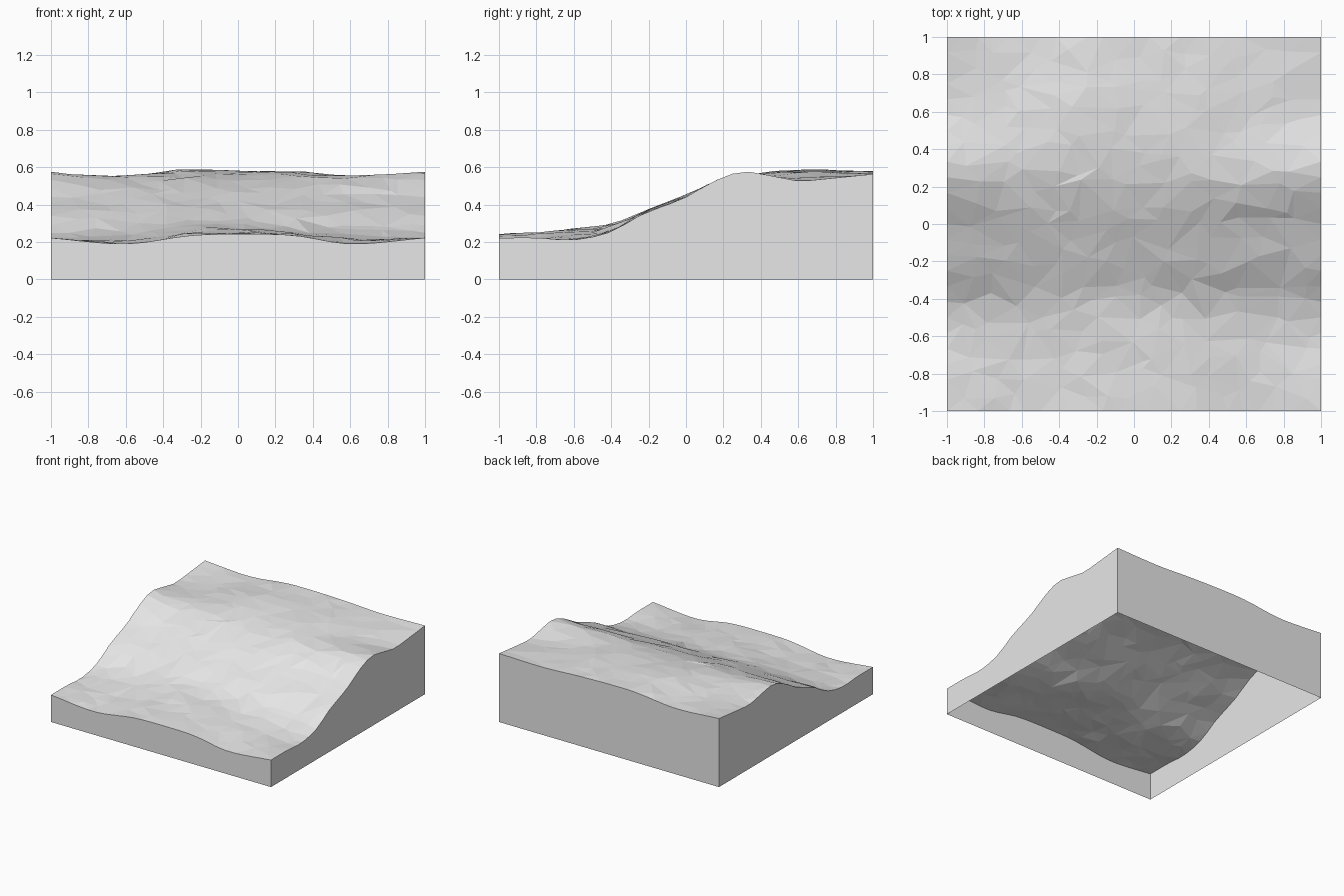
import bpy
import bmesh
import random
from mathutils import Vector
from mathutils.geometry import delaunay_2d_cdt

cube = bpy.data.objects.get("Cube")
if cube:
    bpy.data.objects.remove(cube, do_unlink=True)

random.seed(4)

# Slope profiles (thousandths) from front to back, one per station across x
Y_ROWS = (-1, -.8, -.6, -.4, -.25, 0, .15, .3, .45, .6, .8, 1)
SIDE = (222, 222, 212, 255, 340, 440, 525, 575, 555, 528, 543, 563)
PROFILES = {
    -1: SIDE,
    -.6: (190, 205, 225, 268, 345, 445, 510, 545, 550, 552, 545, 541),
    -.25: (235, 245, 265, 298, 355, 455, 515, 555, 580, 590, 585, 575),
    0: (242, 250, 268, 288, 345, 455, 510, 550, 568, 578, 580, 578),
    .3: (235, 240, 250, 275, 350, 450, 515, 555, 570, 577, 575, 570),
    .6: (190, 210, 225, 260, 345, 440, 520, 550, 548, 545, 552, 556),
    1: SIDE,
}


def smooth_interp(stations, values, t):
    """Cubic Hermite interpolation through unevenly spaced stations."""
    last = len(stations) - 1
    i = 0
    while i < last - 1 and t > stations[i + 1]:
        i += 1

    def slope(k):
        a, b = max(k - 1, 0), min(k + 1, last)
        return (values[b] - values[a]) / (stations[b] - stations[a])

    span = stations[i + 1] - stations[i]
    u = (t - stations[i]) / span
    v = 1 - u
    return (values[i] * (1 + 2 * u) * v * v + values[i + 1] * (1 + 2 * v) * u * u
            + slope(i) * span * u * v * v - slope(i + 1) * span * v * u * u)


def height(x, y):
    across = [smooth_interp(Y_ROWS, profile, y) for profile in PROFILES.values()]
    return smooth_interp(tuple(PROFILES), across, x) / 1000


def make_object(name, bm, material):
    mesh = bpy.data.meshes.new(name)
    bm.to_mesh(mesh)
    bm.free()
    mesh.materials.append(material)
    obj = bpy.data.objects.new(name, mesh)
    bpy.context.collection.objects.link(obj)
    return obj


stone = bpy.data.materials.new("light_grey")
stone.use_nodes = True
grey = (.8, .8, .8, 1)
stone.diffuse_color = grey
stone.node_tree.nodes["Principled BSDF"].inputs["Base Color"].default_value = grey

# Border points, running counter-clockwise around the square
SEGMENTS = 24
corners = [Vector(c) for c in ((-1, -1), (1, -1), (1, 1), (-1, 1))]
border = [a.lerp(b, i / SEGMENTS)
          for a, b in zip(corners, corners[1:] + corners[:1])
          for i in range(SEGMENTS)]

# Scattered inner points, spaced wider across the slope than along it
COLUMNS, ROWS = 13, 19
inner = []
for row in range(ROWS):
    for column in range(COLUMNS):
        x = (column + .5 + random.uniform(-.42, .42)) / COLUMNS
        y = (row + .5 + random.uniform(-.42, .42)) / ROWS
        inner.append(Vector((x * 1.9 - .95, y * 1.9 - .95)))

# Faceted ground surface
points, _, triangles, *_ = delaunay_2d_cdt(border + inner, [], [], 0, .0001)
ground = bmesh.new()
verts = []
for p in points:
    on_edge = max(abs(p.x), abs(p.y)) > .999
    bump = 0 if on_edge else random.uniform(-.005, .005)
    verts.append(ground.verts.new((p.x, p.y, height(p.x, p.y) + bump)))
for triangle in triangles:
    ground.faces.new([verts[i] for i in triangle])
bmesh.ops.recalc_face_normals(ground, faces=ground.faces)
if sum(f.normal.z for f in ground.faces) < 0:
    bmesh.ops.reverse_faces(ground, faces=ground.faces)
make_object("ground_surface", ground, stone)

# Four skirt walls down to the floor, open underneath
walls = bmesh.new()
top = [walls.verts.new((p.x, p.y, height(p.x, p.y))) for p in border]
foot = [walls.verts.new((p.x, p.y, 0)) for p in border]
for i in range(len(border)):
    j = (i + 1) % len(border)
    walls.faces.new((foot[i], foot[j], top[j], top[i]))
make_object("side_walls", walls, stone)
